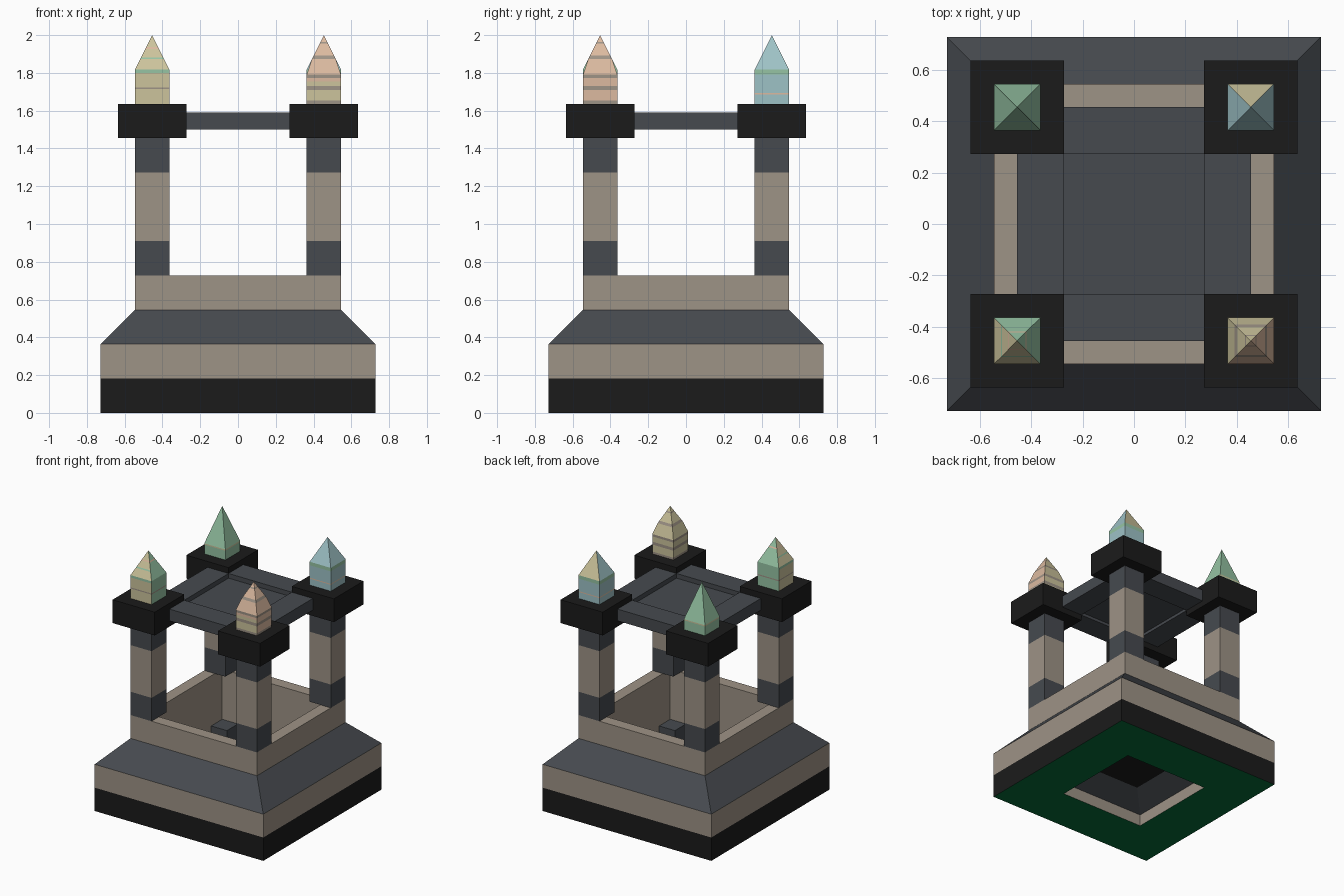
import bpy, bmesh

if "Cube" in bpy.data.objects:
    bpy.data.objects.remove(bpy.data.objects["Cube"])

U = 2 / 22  # module: the model is 22 modules tall


def material(name, rgb):
    m = bpy.data.materials.new(name)
    lin = [((c / 255 + 0.055) / 1.055) ** 2.4 if c > 10 else c / 255 / 12.92 for c in rgb]
    m.diffuse_color = (*lin, 1)
    m.use_nodes = True
    m.node_tree.nodes["Principled BSDF"].inputs["Base Color"].default_value = m.diffuse_color
    return m


MATS = {
    "black": material("black_stone", (27, 27, 27)),
    "slate": material("slate_stone", (70, 74, 79)),
    "tan": material("tan_stone", (158, 147, 134)),
    "under": material("dark_green_underside", (4, 108, 56)),
    "yellow": material("crystal_yellow", (204, 196, 156)),
    "green": material("crystal_green", (150, 196, 164)),
    "blue": material("crystal_blue", (158, 194, 198)),
    "peach": material("crystal_peach", (220, 186, 160)),
}


def stack(name, profile, colours, at=(0, 0), scale=(1, 1), end_colours=None):
    """Square rings (half size, z) joined by bands; a band has one colour or
    four (front, right, back, left). Both ends are capped."""
    bands = [(c,) * 4 if isinstance(c, str) else c for c in colours]
    ends = end_colours or (bands[0][0], bands[-1][0])
    used = list(dict.fromkeys([c for b in bands for c in b] + list(ends)))
    bm = bmesh.new()
    rings = []
    for h, z in profile:
        rings.append([bm.verts.new(((at[0] + sx * h * scale[0]) * U,
                                    (at[1] + sy * h * scale[1]) * U, z * U))
                      for sx, sy in ((-1, -1), (1, -1), (1, 1), (-1, 1))])
    for lo, hi, band in zip(rings, rings[1:], bands):
        for i in range(4):
            j = (i + 1) % 4
            bm.faces.new((lo[i], lo[j], hi[j], hi[i])).material_index = used.index(band[i])
    bm.faces.new(rings[0][::-1]).material_index = used.index(ends[0])
    bm.faces.new(rings[-1]).material_index = used.index(ends[1])
    bmesh.ops.remove_doubles(bm, verts=bm.verts, dist=1e-5)  # closes pyramid tips
    bmesh.ops.recalc_face_normals(bm, faces=bm.faces)
    me = bpy.data.meshes.new(name)
    bm.to_mesh(me)
    bm.free()
    for c in used:
        me.materials.append(MATS[c])
    ob = bpy.data.objects.new(name, me)
    bpy.context.collection.objects.link(ob)
    return ob


# Stepped base: hollow underneath, open basin on top
stack("base",
      [(2, 1.9), (4, 1), (4, 0), (8, 0), (8, 2), (8, 4), (6, 6), (6, 8), (5, 8), (5, 2)],
      ["slate", "tan", "under", "black", "tan", "slate", "tan", "tan", "tan"],
      end_colours=("black", "tan"))

# Crystal bands: (top height, colour or front/right/back/left colours), bottom up
FL = ("yellow", "green", "green", "yellow")
FR = ("peach", "peach", "yellow", "yellow")
FR_LOW = ("yellow", "peach", "yellow", "yellow")
CRYSTALS = {
    (-1, -1): ("front_left", [(18.85, FL), (18.95, "tan"), (19.8, FL), (20, "green"), (20.6, FL),
                              (20.7, "green"), (21.2, FL), (21.3, "peach"), (22, FL)]),
    (1, -1): ("front_right", [(18.2, "tan"), (18.8, FR_LOW), (19.05, "tan"), (19.3, FR_LOW),
                              (19.5, FR), (19.7, "tan"), (20.6, FR), (20.8, "tan"),
                              (21.5, FR), (21.6, "tan"), (22, FR)]),
    (1, 1): ("back_right", [(18.55, "blue"), (18.63, "peach"), (19.7, "blue"), (20, "green"),
                            (22, ("blue", "blue", "yellow", "blue"))]),
    (-1, 1): ("back_left", [(18.8, "green"), (18.9, "yellow"), (22, "green")]),
}

for (sx, sy), (side, stripes) in CRYSTALS.items():
    at = (5 * sx, 5 * sy)
    # Banded column and the small block in the basin corner beneath it
    stack(side + "_column", [(1, 8), (1, 10), (1, 14), (1, 16)], ["slate", "tan", "slate"], at)
    stack(side + "_corner_block", [(0.75, 2), (0.75, 3.7)], ["slate"], (4.25 * sx, 4.25 * sy))
    # Capital block
    stack(side + "_capital", [(2, 16), (2, 18)], ["black"], at)
    # Striped crystal with a pyramid tip
    profile = [(1, 18)] + [(min(1, (22 - z) / 2), z) for z, _ in stripes]
    stack(side + "_crystal", profile, [c for _, c in stripes], at)

# Roof frame and recessed centre panel
for s, y_name, x_name in ((-1, "front", "left"), (1, "back", "right")):
    stack(y_name + "_beam", [(1, 16.5), (1, 17.5)], ["slate"], (0, 4 * s), (3, 1))
    stack(x_name + "_beam", [(1, 16.5), (1, 17.5)], ["slate"], (4 * s, 0), (1, 3))
stack("roof_panel", [(3, 16.75), (3, 17.1)], ["slate"])
